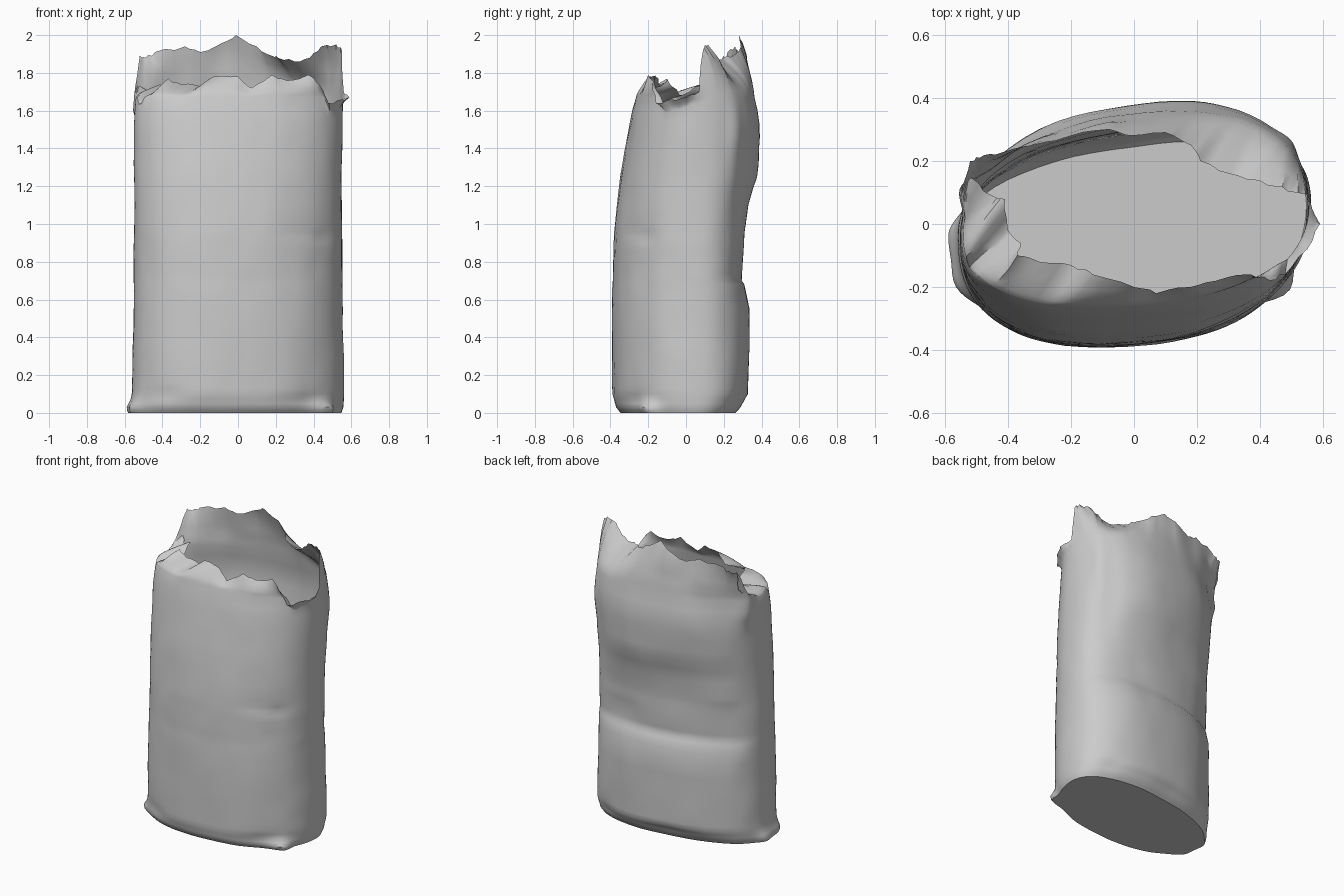
import bpy, bmesh, random
from math import sin, cos, radians, exp
from mathutils import Vector, noise

random.seed(4)

# body outline per height: z, left x, right x, front y, back y
LEVELS = [
    (0.00, -.555, .545, -.34, .245), (0.03, -.565, .555, -.365, .275),
    (0.10, -.562, .56, -.384, .315), (0.30, -.56, .56, -.388, .322),
    (0.55, -.555, .555, -.388, .327), (0.68, -.55, .552, -.384, .30),
    (0.70, -.55, .552, -.382, .285), (0.80, -.55, .55, -.379, .292),
    (0.95, -.55, .55, -.373, .298), (1.10, -.55, .55, -.361, .32),
    (1.25, -.55, .55, -.344, .36), (1.50, -.55, .555, -.302, .382),
    (1.60, -.545, .555, -.282, .368), (1.70, -.535, .555, -.25, .345)]

# torn rim: angle around the bag, x, y, z
RIM = [
    (5, .56, .07, 1.70), (14, .55, .09, 1.92), (22, .52, .10, 1.95),
    (32, .44, .12, 1.94), (40, .38, .14, 1.88), (50, .30, .16, 1.86),
    (58, .21, .20, 1.88), (66, .18, .25, 1.89), (76, .10, .29, 1.94),
    (88, -.01, .28, 2.0), (97, -.08, .30, 1.96), (112, -.20, .28, 1.91),
    (120, -.28, .26, 1.94), (140, -.44, .22, 1.91), (150, -.49, .21, 1.88),
    (156, -.52, .20, 1.89), (162, -.52, .18, 1.76), (168, -.52, .15, 1.73),
    (176, -.45, .09, 1.70), (186, -.41, .08, 1.74), (196, -.40, -.02, 1.68),
    (206, -.36, -.06, 1.72), (216, -.37, -.10, 1.77), (230, -.30, -.12, 1.74),
    (240, -.20, -.13, 1.73), (250, -.13, -.16, 1.78), (268, 0, -.20, 1.78),
    (276, .07, -.22, 1.72), (288, .18, -.20, 1.79), (298, .26, -.18, 1.76),
    (310, .37, -.16, 1.79), (320, .43, -.18, 1.74), (330, .48, -.16, 1.64),
    (342, .55, -.08, 1.66), (352, .59, 0, 1.67)]

# creases and corner ears: angle, z, angular width, height, push outward
DENTS = [
    (176, .01, 10, .05, .03), (198, .01, 12, .05, .035), (322, .01, 9, .05, .05),
    (228, .10, 14, .03, -.012), (312, .075, 18, .03, -.012), (157, 1.64, 9, .12, .05),
    (305, .95, 14, .03, -.008), (322, .93, 8, .03, -.008), (318, .78, 10, .03, -.006),
    (318, .33, 9, .03, -.006), (60, .80, 16, .05, -.012), (110, 1.15, 20, .07, -.012),
    (75, 1.30, 16, .08, .010), (135, 1.0, 12, .06, .012), (40, 1.25, 9, .15, -.012),
    (30, 1.5, 7, .15, .015), (150, .60, 12, .05, .01), (95, .06, 14, .03, -.01),
    (45, .08, 10, .04, -.012)]


def lerp_level(z):
    for a, b in zip(LEVELS, LEVELS[1:]):
        if z <= b[0]:
            f = (z - a[0]) / (b[0] - a[0])
            return [p + (q - p) * f for p, q in zip(a[1:], b[1:])]
    return LEVELS[-1][1:]


def body(deg, z):
    """Point on the bag wall at an angle and height."""
    xl, xr, yf, yb = lerp_level(z)
    c, s = cos(radians(deg)), sin(radians(deg))
    x = (xr if c > 0 else -xl) * abs(c) ** .87 * (1 if c > 0 else -1)
    y = (yb if s > 0 else -yf) * abs(s) ** .87 * (1 if s > 0 else -1)
    y += x * (.10 + .02 * s)
    push = sum(p * exp(-(((deg - a + 180) % 360 - 180) / w) ** 2 - ((z - h) / t) ** 2)
               for a, h, w, t, p in DENTS)
    push += .005 * noise.noise(Vector((x * 4, y * 4, z * 3)))
    push += .003 * noise.noise(Vector((x * 9, y * 9, z * 8)))
    d = Vector((x, y, 0)).normalized()
    return Vector((x, y, z)) + d * push


# subdivide the rim into columns with small tears
SUB = 3
columns = []
for i, a in enumerate(RIM):
    b = RIM[(i + 1) % len(RIM)]
    da = (b[0] - a[0]) % 360
    for k in range(SUB):
        f = k / SUB
        p = Vector(a[1:]).lerp(Vector(b[1:]), f)
        if k:
            p += Vector((random.uniform(-.005, .005), random.uniform(-.006, .006),
                         random.uniform(-.010, .008)))
        columns.append((a[0] + da * f, p))

low_rows = [0, .012, .03, .05, .075, .1, .13, .17, .22, .3, .36, .45, .55, .62, .68,
            .70, .74, .8, .86, .9, .93, .96, 1.0, 1.1, 1.18, 1.25, 1.32, 1.4, 1.46]
bm = bmesh.new()
grid = []
for deg, rim in columns:
    shoulder = min(1.67, rim.z - .05)
    col = [body(deg, z) for z in low_rows]
    col += [body(deg, 1.46 + (shoulder - 1.46) * f) for f in (.33, .67, 1)]
    s = col[-1]
    mid = Vector((s.x, s.y, s.z + .35 * max(rim.z - s.z, .05)))
    for f in (.2, .4, .6, .8, 1):
        p = s * (1 - f) ** 2 + mid * 2 * f * (1 - f) + rim * f * f
        if f < 1:
            p.y += .02 * noise.noise(p * 7) * f
        col.append(p)
    grid.append([bm.verts.new(p) for p in col])

# side walls
n = len(grid)
for i in range(n):
    a, b = grid[i], grid[(i + 1) % n]
    for j in range(len(a) - 1):
        bm.faces.new((a[j], b[j], b[j + 1], a[j + 1]))

# flat base
center = bm.verts.new((0, -.04, 0))
for i in range(n):
    bm.faces.new((center, grid[(i + 1) % n][0], grid[i][0]))

mesh = bpy.data.meshes.new("torn_paper_bag")
bm.to_mesh(mesh)
bm.free()
bag = bpy.data.objects.new("torn_paper_bag", mesh)
bpy.context.collection.objects.link(bag)
bpy.context.view_layer.objects.active = bag
bag.select_set(True)
bpy.ops.object.shade_smooth_by_angle(angle=radians(45))
